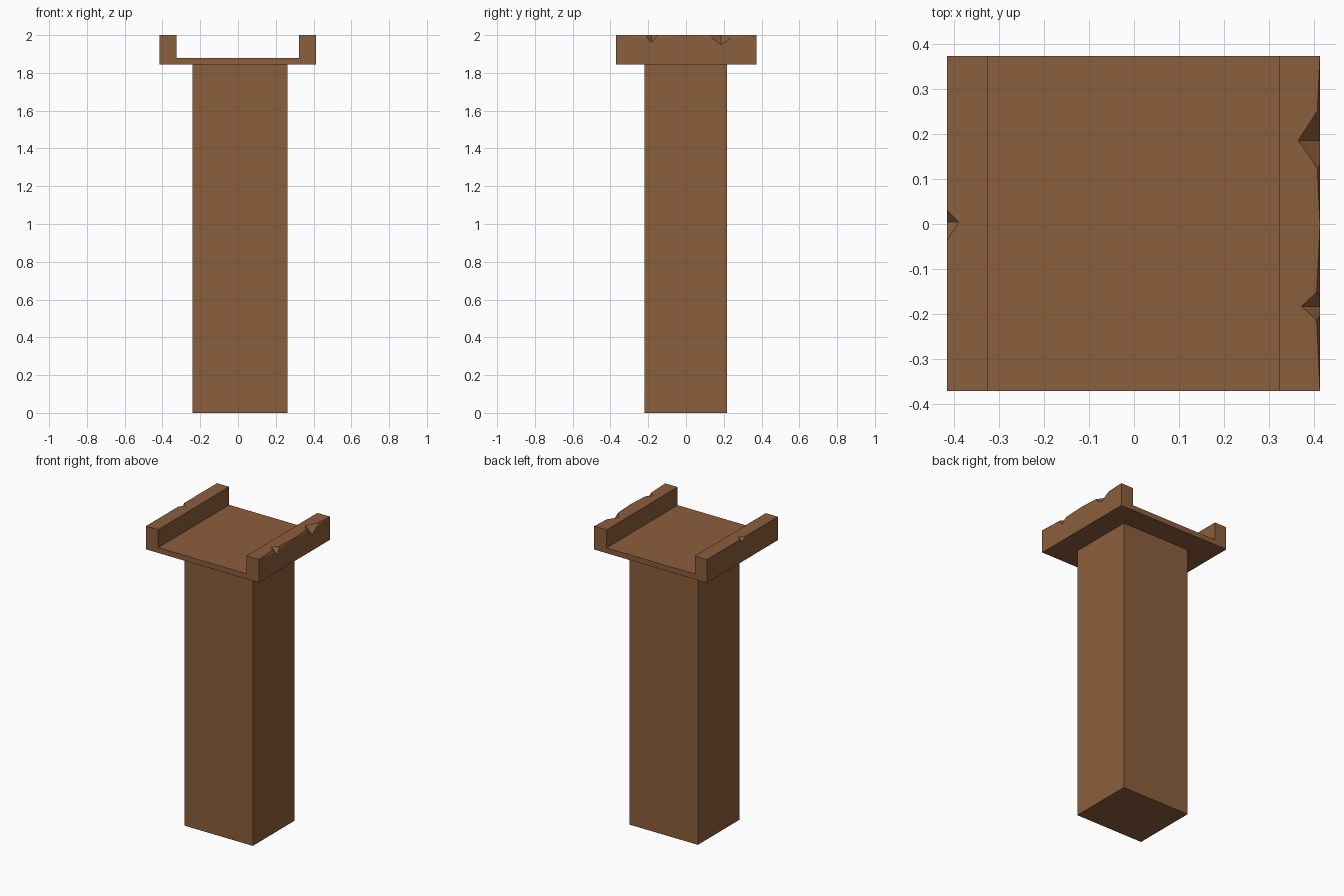
import bpy, bmesh
from mathutils import Vector

if "Cube" in bpy.data.objects:
    bpy.data.objects.remove(bpy.data.objects["Cube"])

wood = bpy.data.materials.new("brown_wood")
wood.diffuse_color = (0.26, 0.112, 0.045, 1)
wood.use_nodes = True
wood.node_tree.nodes["Principled BSDF"].inputs["Base Color"].default_value = wood.diffuse_color


def finish(name, bm):
    bmesh.ops.recalc_face_normals(bm, faces=bm.faces)
    mesh = bpy.data.meshes.new(name)
    bm.to_mesh(mesh)
    bm.free()
    obj = bpy.data.objects.new(name, mesh)
    mesh.materials.append(wood)
    bpy.context.collection.objects.link(obj)
    return obj


def extrude_profile(name, profile, y0, y1):
    """Extrude an (x, z) outline along y."""
    bm = bmesh.new()
    face = bm.faces.new([bm.verts.new((x, y0, z)) for x, z in profile])
    out = bmesh.ops.extrude_face_region(bm, geom=[face])
    verts = [g for g in out["geom"] if isinstance(g, bmesh.types.BMVert)]
    bmesh.ops.translate(bm, verts=verts, vec=(0, y1 - y0, 0))
    return finish(name, bm)


def chip(target, x_apex, x_out, yc, y0, y1, depth):
    """Cut a V-shaped nick out of the top outer edge of the cap."""
    apex, low = Vector((x_apex, yc, 2)), Vector((x_out, yc, 2 - depth))
    pts = [apex, low, Vector((x_out, y0, 2)), Vector((x_out, y1, 2))]
    mid = (apex + low) / 2
    bm = bmesh.new()
    v = [bm.verts.new(mid + (p - mid) * 1.6) for p in pts]
    for tri in ((0, 1, 2), (0, 1, 3), (0, 2, 3), (1, 2, 3)):
        bm.faces.new([v[i] for i in tri])
    cutter = finish("chip_cutter", bm)
    cutter.hide_render = True
    mod = target.modifiers.new("chip", "BOOLEAN")
    mod.operation, mod.solver, mod.object = "DIFFERENCE", "EXACT", cutter
    bpy.context.view_layer.objects.active = target
    bpy.ops.object.modifier_apply(modifier=mod.name)
    bpy.data.objects.remove(cutter)


# square post
extrude_profile("post", [(-0.24, 0), (0.263, 0), (0.263, 1.845), (-0.24, 1.845)],
                -0.22, 0.218)

# channel-shaped cap with two raised rails
L, R, base, floor = -0.415, 0.413, 1.845, 1.88
cap = extrude_profile("channel_cap", [
    (L, base), (R, base), (R, 2), (0.322, 2), (0.322, floor),
    (-0.326, floor), (-0.326, 2), (L, 2)], -0.371, 0.373)

# shallow wear and deep nicks on the right rail, small nick on the left
chip(cap, 0.404, R, 0.185, 0.0, 0.373, 0.02)
chip(cap, 0.404, R, -0.18, -0.371, -0.005, 0.02)
chip(cap, 0.365, R, 0.186, 0.115, 0.26, 0.05)
chip(cap, 0.372, R, -0.183, -0.22, -0.145, 0.04)
chip(cap, -0.389, L, 0.004, -0.036, 0.03, 0.025)
